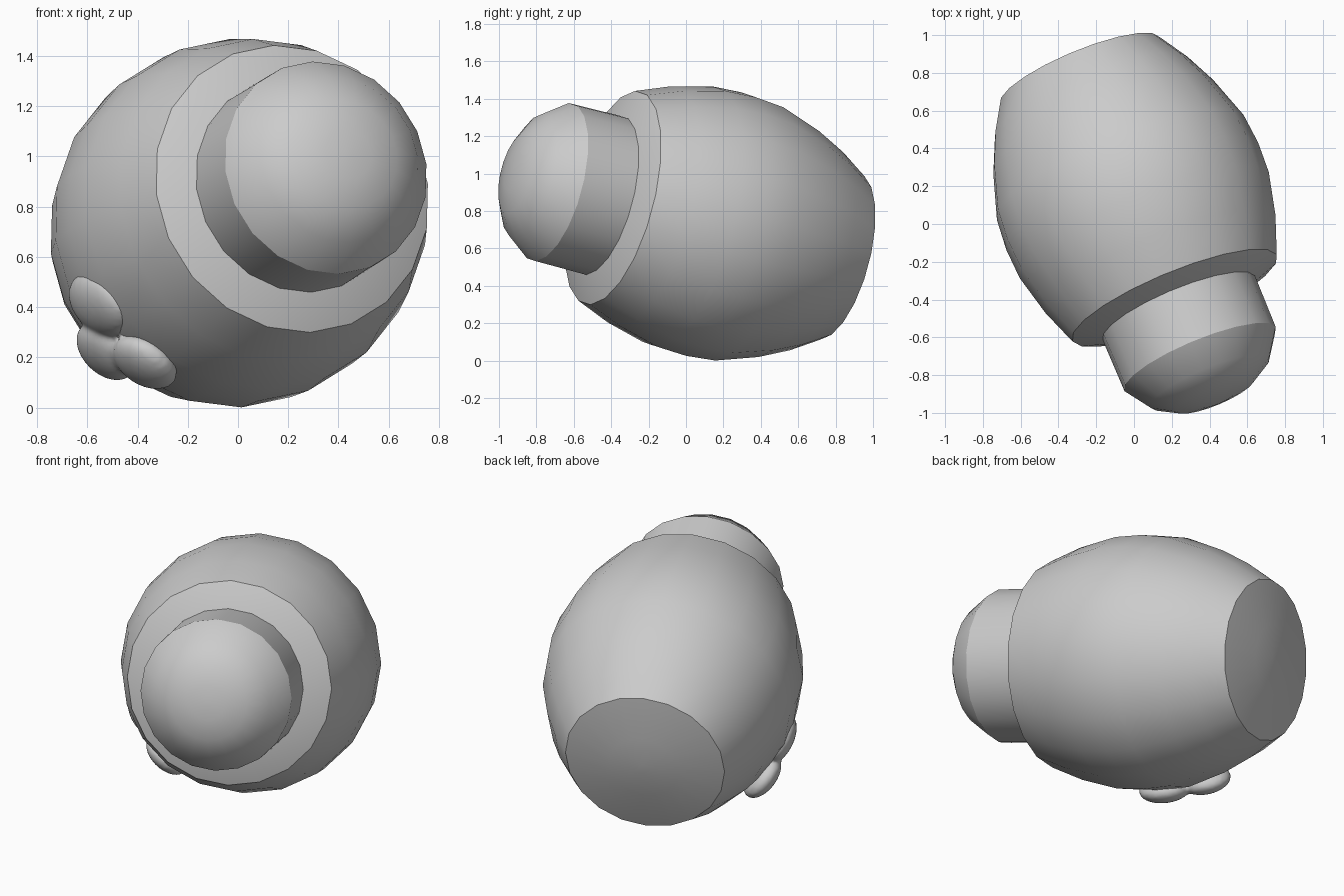
import bpy, bmesh, math
from mathutils import Vector, Matrix

cube = bpy.data.objects.get("Cube")
if cube:
    bpy.data.objects.remove(cube, do_unlink=True)

# One plain material
grey = bpy.data.materials.new("plain_grey")
grey.use_nodes = True
colour = (0.6, 0.6, 0.6, 1)
grey.diffuse_color = colour
grey.node_tree.nodes["Principled BSDF"].inputs["Base Color"].default_value = colour

# Tilted frame: local z runs along the barrel axis, from back to front
BACK = Vector((-0.29, 0.82, 0.555))
SIDES = 20
ROLL = math.radians(-7)
axis = Vector((0.374, -0.897, 0.2335)).normalized()
side = Vector((0, 0, 1)).cross(axis).normalized()
up = axis.cross(side)


def frame(x, y, z, origin):
    m = Matrix((x, y, z)).transposed().to_4x4()
    m.translation = origin
    return m


BARREL = frame(side, up, axis, BACK)


def finish(bm, name, angle=30):
    bmesh.ops.recalc_face_normals(bm, faces=bm.faces)
    mesh = bpy.data.meshes.new(name)
    bm.to_mesh(mesh)
    bm.free()
    mesh.materials.append(grey)
    obj = bpy.data.objects.new(name, mesh)
    bpy.context.collection.objects.link(obj)
    bpy.ops.object.select_all(action='DESELECT')
    obj.select_set(True)
    bpy.context.view_layer.objects.active = obj
    bpy.ops.object.shade_smooth_by_angle(angle=math.radians(angle))
    return obj


def turned(name, profile):
    """Turn a (distance, radius) profile round the barrel axis and cap both ends."""
    bm = bmesh.new()
    angles = [(i + 0.5) * math.tau / SIDES + ROLL for i in range(SIDES)]
    rings = [[bm.verts.new(BARREL @ Vector((r * math.cos(a), r * math.sin(a), s)))
              for a in angles] for s, r in profile]
    for a, b in zip(rings, rings[1:]):
        for i in range(SIDES):
            j = (i + 1) % SIDES
            bm.faces.new((a[i], a[j], b[j], b[i]))
    bm.faces.new(rings[0])
    bm.faces.new(rings[-1])
    return finish(bm, name)


# Bulging barrel with slightly domed ends
turned("barrel_body", [(-0.05, 0.03), (-0.04, 0.2), (0.01, 0.458), (0.17, 0.555), (0.34, 0.633),
                       (0.58, 0.71), (0.75, 0.725), (0.92, 0.717), (1.15, 0.662),
                       (1.35, 0.588), (1.415, 0.42), (1.44, 0.2), (1.445, 0.03)])

# Stopper with a domed end
turned("stopper", [(1.41, 0.438), (1.71, 0.435), (1.85, 0.34), (1.925, 0.22),
                   (1.95, 0.1), (1.955, 0.02)])

# Three soft lobes merged together, lying on the barrel's side
bm = bmesh.new()
for centre, along, size in [
        ((-0.55, -0.14, 0.41), (-0.1, -0.07, 0.24), (0.14, 0.19, 0.075)),
        ((-0.37, -0.17, 0.18), (0.22, 0.07, -0.16), (0.14, 0.15, 0.075)),
        ((-0.525, 0.0, 0.225), (0.2, 0, -0.2), (0.14, 0.15, 0.075))]:
    c = Vector(centre)
    foot = BACK + axis * (c - BACK).dot(axis)
    n = (c - foot).normalized()
    t = Vector(along)
    t = (t - n * t.dot(n)).normalized()
    place = frame(t, n.cross(t), n, c) @ Matrix.Diagonal((*size, 1))
    bmesh.ops.create_uvsphere(bm, u_segments=20, v_segments=12, radius=1, matrix=place)
lobes = finish(bm, "side_lobes", 180)
remesh = lobes.modifiers.new("merge", 'REMESH')
remesh.mode = 'VOXEL'
remesh.voxel_size = 0.012
remesh.use_smooth_shade = True
soften = lobes.modifiers.new("soften", 'SMOOTH')
soften.iterations = 6
